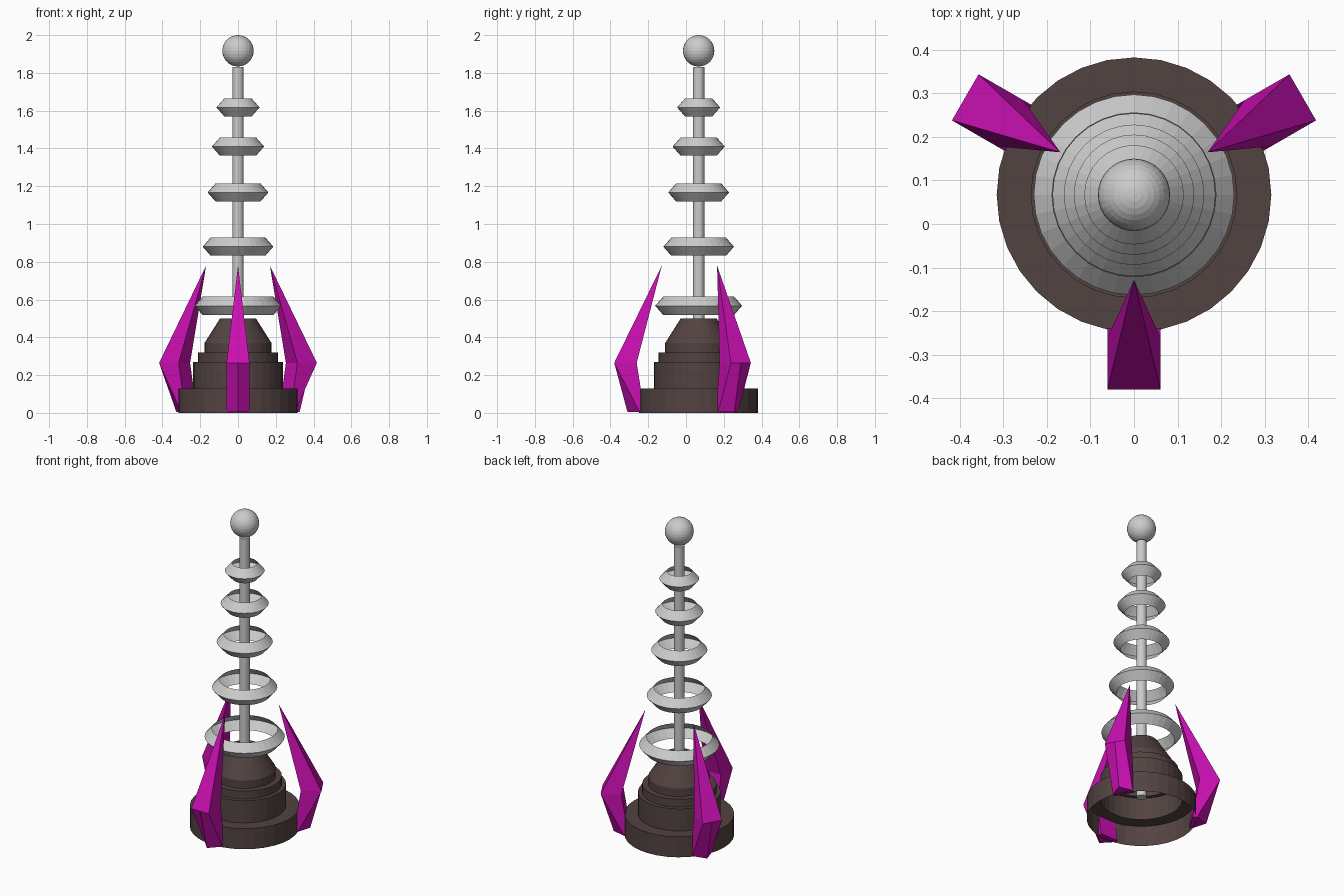
import bpy, bmesh, math
from mathutils import Matrix, Vector

if "Cube" in bpy.data.objects:
    bpy.data.objects.remove(bpy.data.objects["Cube"])

CY = 0.067  # y of the central axis


def material(name, rgb):
    m = bpy.data.materials.new(name)
    m.diffuse_color = (*rgb, 1)
    m.use_nodes = True
    m.node_tree.nodes["Principled BSDF"].inputs["Base Color"].default_value = m.diffuse_color
    return m


brown = material("dark_brown", (0.085, 0.056, 0.052))
magenta = material("magenta", (0.6, 0.005, 0.45))


def finish(name, bm, mat=None):
    bmesh.ops.recalc_face_normals(bm, faces=bm.faces)
    me = bpy.data.meshes.new(name)
    bm.to_mesh(me)
    bm.free()
    ob = bpy.data.objects.new(name, me)
    bpy.context.collection.objects.link(ob)
    ob.location.y = CY
    if mat:
        me.materials.append(mat)
    return ob


def lathe(name, profile, sides=32, cap_top=False, mat=None):
    """Revolve (radius, z) points into an open shell."""
    bm = bmesh.new()
    loops = []
    for r, z in profile:
        loops.append([bm.verts.new((r * math.cos(2 * math.pi * i / sides),
                                    r * math.sin(2 * math.pi * i / sides), z))
                      for i in range(sides)])
    for a, b in zip(loops, loops[1:]):
        for i in range(sides):
            j = (i + 1) % sides
            bm.faces.new((a[i], a[j], b[j], b[i]))
    if cap_top:
        bm.faces.new(loops[-1])
    return finish(name, bm, mat)


# Stepped base, hollow underneath
lathe("stepped_base", [(0.315, 0), (0.315, 0.13), (0.237, 0.13), (0.237, 0.27),
                       (0.213, 0.27), (0.213, 0.32), (0.177, 0.32),
                       (0.177, 0.37), (0.095, 0.5)], cap_top=True, mat=brown)

# Central pole
bm = bmesh.new()
bmesh.ops.create_cone(bm, cap_ends=True, segments=32, radius1=0.03, radius2=0.03,
                      depth=1.69, matrix=Matrix.Translation((0, 0, 0.985)))
finish("pole", bm)

# Ball on top
bm = bmesh.new()
bmesh.ops.create_uvsphere(bm, u_segments=32, v_segments=16, radius=0.083,
                          matrix=Matrix.Translation((0, 0, 1.917)))
finish("top_ball", bm)

# Floating rings with a ridged outer wall, shrinking upwards
for n, (r, z) in enumerate([(0.23, 0.567), (0.187, 0.88), (0.161, 1.167),
                            (0.138, 1.41), (0.114, 1.617)], 1):
    lathe(f"ring_{n}", [(r - 0.042, z - 0.048), (r, z), (r - 0.042, z + 0.048)])

# Three claws around the base: (radial distance, sideways) cross-sections
W = 0.061
foot = [(0.287, -W), (0.312, -W), (0.377, 0), (0.312, W), (0.287, W)]
elbow = [(0.328, -W), (0.447, -W), (0.447, 0), (0.447, W), (0.328, W)]
for n, deg in enumerate((270, 30, 150), 1):
    bm = bmesh.new()
    lo = [bm.verts.new((x, y, 0.005)) for x, y in foot]
    mid = [bm.verts.new((x, y, 0.265)) for x, y in elbow]
    tip = bm.verts.new((0.195, 0, 0.78))
    bm.faces.new(lo)
    for i in range(5):
        j = (i + 1) % 5
        bm.faces.new((lo[i], lo[j], mid[j], mid[i]))
        bm.faces.new((mid[i], mid[j], tip))
    bmesh.ops.rotate(bm, verts=bm.verts, cent=Vector(),
                     matrix=Matrix.Rotation(math.radians(deg), 3, 'Z'))
    finish(f"claw_{n}", bm, magenta)
